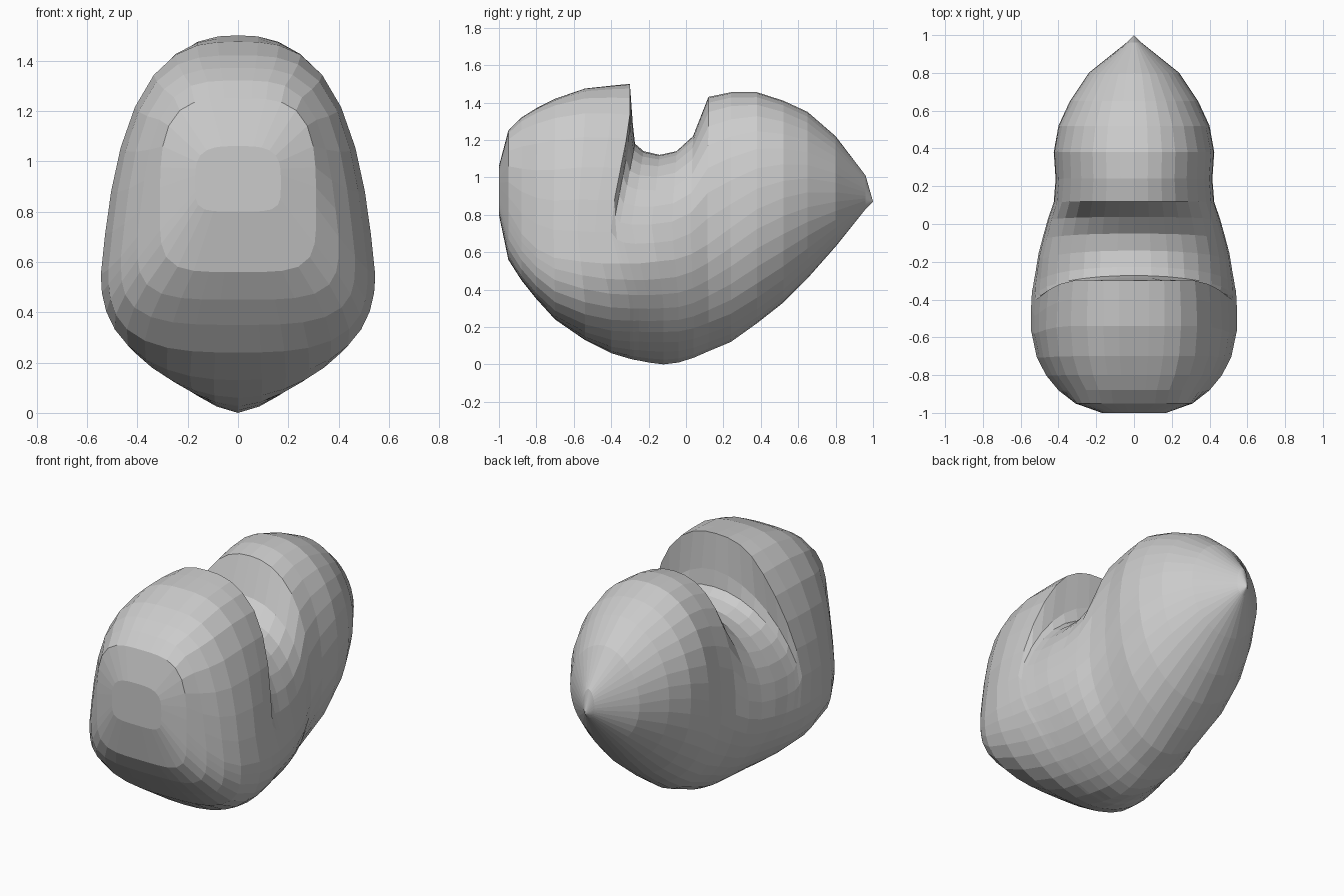
import bpy, bmesh, math

SIDES = 36
# Cross-sections front to back: y, bottom z, top z, half width, widest z, upper roundness
SECTIONS = [
    (-1.00, 0.80, 1.06, 0.17, 0.92, 3.4),
    (-0.95, 0.56, 1.25, 0.31, 0.82, 3.6),
    (-0.88, 0.45, 1.32, 0.40, 0.70, 3.7),
    (-0.80, 0.35, 1.37, 0.465, 0.62, 3.6),
    (-0.70, 0.24, 1.42, 0.515, 0.57, 3.4),
    (-0.54, 0.13, 1.475, 0.545, 0.55, 3.0),
    (-0.40, 0.06, 1.49, 0.545, 0.54, 2.8),
    (-0.30, 0.03, 1.50, 0.54, 0.54, 2.6),
    (-0.28, 0.025, 1.28, 0.535, 0.54, 1.9),
    (-0.25, 0.02, 1.18, 0.53, 0.54, 2.05),
    (-0.20, 0.01, 1.14, 0.52, 0.54, 2.15),
    (-0.12, 0.00, 1.12, 0.505, 0.55, 2.25),
    (-0.04, 0.01, 1.14, 0.48, 0.56, 2.3),
    (0.04, 0.035, 1.22, 0.455, 0.59, 2.3),
    (0.12, 0.07, 1.43, 0.425, 0.64, 2.3),
    (0.24, 0.12, 1.455, 0.415, 0.73, 2.3),
    (0.38, 0.22, 1.455, 0.425, 0.83, 2.25),
    (0.52, 0.33, 1.41, 0.40, 0.89, 2.15),
    (0.65, 0.46, 1.35, 0.34, 0.92, 2.0),
    (0.80, 0.63, 1.22, 0.24, 0.92, 1.9),
    (0.96, 0.83, 1.01, 0.04, 0.90, 1.9),
]


def section_point(sec, i):
    y, zb, zt, w, zm, n_up = sec
    a = 2 * math.pi * i / SIDES
    c, s = math.cos(a), math.sin(a)
    # underside is a soft cone in the middle, squarer in front, round behind
    n_low = 1.5 + (4.2 * (-0.1 - y) ** 2 if y < -0.1 else 1.2 * min(y + 0.1, 0.5))
    n = n_up if s >= 0 else n_low
    r = (abs(c) ** n + abs(s) ** n) ** (-1 / n)
    x = w * c * r
    z = zm + (zt - zm if s >= 0 else zm - zb) * s * r
    # front lobe narrows toward its top
    if -0.9 < y < -0.29 and s > 0:
        x *= 1 - 0.17 * s * r
    # slant the side crease forward as it descends
    lean = max(0.0, 1 - abs(z - 0.74) / (0.56 if z > 0.74 else 0.4))
    y -= 0.11 * lean * math.exp(-((y + 0.3) / 0.25) ** 2)
    return x, y, z


# Loft the lobed body through its cross-sections
bm = bmesh.new()
rings = [[bm.verts.new(section_point(s, i)) for i in range(SIDES)] for s in SECTIONS]
for r0, r1 in zip(rings, rings[1:]):
    for i in range(SIDES):
        j = (i + 1) % SIDES
        bm.faces.new((r0[i], r0[j], r1[j], r1[i]))

# Blunt front cap and pointed rear tip
bm.faces.new(rings[0])
tip = bm.verts.new((0, 1.0, 0.87))
for i in range(SIDES):
    bm.faces.new((rings[-1][i], rings[-1][(i + 1) % SIDES], tip))
bmesh.ops.recalc_face_normals(bm, faces=bm.faces)

mesh = bpy.data.meshes.new("lobed_body")
bm.to_mesh(mesh)
bm.free()
body = bpy.data.objects.new("lobed_body", mesh)
bpy.context.collection.objects.link(body)
